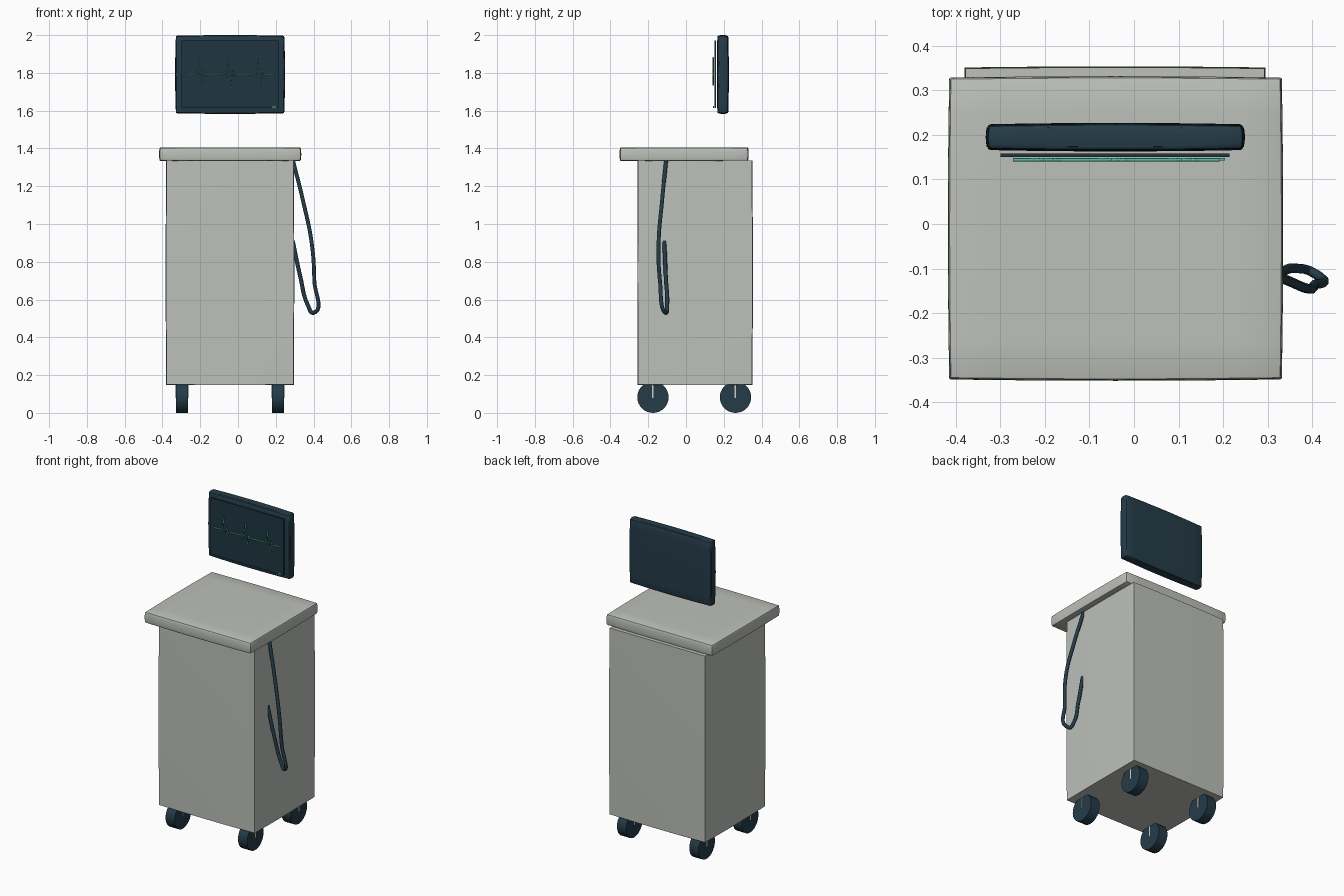
import bpy, bmesh, math
from mathutils import Vector, Matrix

if "Cube" in bpy.data.objects:
    bpy.data.objects.remove(bpy.data.objects["Cube"])


def material(name, rgb):
    m = bpy.data.materials.new(name)
    m.diffuse_color = (*rgb, 1)
    m.use_nodes = True
    m.node_tree.nodes["Principled BSDF"].inputs["Base Color"].default_value = m.diffuse_color
    return m


GREY = material("light_grey", (0.51, 0.53, 0.49))
NAVY = material("dark_navy", (0.018, 0.045, 0.066))
SCREEN = material("screen_dark", (0.014, 0.036, 0.052))
GREEN = material("trace_green", (0.08, 0.50, 0.31))
PALE = material("pale_metal", (0.62, 0.62, 0.58))


def finish(bm, name, mat):
    bmesh.ops.recalc_face_normals(bm, faces=bm.faces)
    me = bpy.data.meshes.new(name)
    bm.to_mesh(me)
    bm.free()
    me.materials.append(mat)
    ob = bpy.data.objects.new(name, me)
    bpy.context.collection.objects.link(ob)
    return ob


def smooth(ob, angle=35):
    bpy.ops.object.select_all(action='DESELECT')
    ob.select_set(True)
    bpy.context.view_layer.objects.active = ob
    bpy.ops.object.shade_smooth_by_angle(angle=math.radians(angle))


def box(name, lo, hi, mat, bulge=(0, 0, 0), bevel=0):
    """Box between two corners; its sides may swell gently outwards."""
    lo, hi = Vector(lo), Vector(hi)
    mid, half = (lo + hi) / 2, (hi - lo) / 2
    bm = bmesh.new()
    bmesh.ops.create_cube(bm, size=2)
    if any(bulge):
        bmesh.ops.subdivide_edges(bm, edges=bm.edges[:], cuts=7, use_grid_fill=True)
    for v in bm.verts:
        u = v.co.copy()
        for i in range(3):
            rest = sum(u[j] ** 2 for j in range(3) if j != i) / 2
            v.co[i] = mid[i] + u[i] * (half[i] - bulge[i] * rest)
    if bevel:
        sharp = [e for e in bm.edges if e.calc_face_angle(0) > 1]
        bmesh.ops.bevel(bm, geom=sharp, offset=bevel, segments=2, profile=0.5, affect='EDGES')
    ob = finish(bm, name, mat)
    if any(bulge):
        smooth(ob)
    return ob


def tube(name, pts, radius, mat, kind='POLY'):
    """Round line through points, turned into a mesh."""
    cu = bpy.data.curves.new(name + "_path", 'CURVE')
    cu.dimensions = '3D'
    cu.bevel_depth, cu.bevel_resolution = radius, 2
    cu.use_fill_caps = True
    sp = cu.splines.new(kind)
    if kind == 'BEZIER':
        sp.bezier_points.add(len(pts) - 1)
        for b, p in zip(sp.bezier_points, pts):
            b.co = p
            b.handle_left_type = b.handle_right_type = 'AUTO'
    else:
        sp.points.add(len(pts) - 1)
        for b, p in zip(sp.points, pts):
            b.co = (*p, 1)
    cu.materials.append(mat)
    ob = bpy.data.objects.new(name, cu)
    bpy.context.collection.objects.link(ob)
    bpy.ops.object.select_all(action='DESELECT')
    ob.select_set(True)
    bpy.context.view_layer.objects.active = ob
    bpy.ops.object.convert(target='MESH')
    return bpy.context.view_layer.objects.active


# Cabinet and overhanging worktop
box("cabinet", (-0.383, -0.258, 0.147), (0.298, 0.354, 1.338), GREY, (0.005, 0.005, 0.003))
box("worktop", (-0.418, -0.352, 1.333), (0.335, 0.332, 1.406), GREY, (0.006, 0.006, 0.003), 0.004)

# Casters with thin fork plates
for fb, y in (("front", -0.175), ("back", 0.262)):
    for lr, x in (("left", -0.297), ("right", 0.2125)):
        bm = bmesh.new()
        bmesh.ops.create_cone(bm, cap_ends=True, segments=32, radius1=0.083, radius2=0.083, depth=0.064,
                              matrix=Matrix.Translation((x, y, 0.083)) @ Matrix.Rotation(math.pi / 2, 4, 'Y'))
        smooth(finish(bm, f"{fb}_{lr}_wheel", NAVY))
        box(f"{fb}_{lr}_fork", (x - 0.034, y - 0.004, 0.08), (x + 0.034, y + 0.004, 0.152), PALE)

# Monitor housing, screen plate and status light
box("monitor", (-0.333, 0.163, 1.583), (0.249, 0.227, 2.0), NAVY, (0.008, 0.006, 0.006), 0.007)
box("screen", (-0.30, 0.151, 1.613), (0.215, 0.158, 1.972), SCREEN)
box("status_light", (0.178, 0.143, 1.615), (0.204, 0.148, 1.625), GREEN)

# Heartbeat trace: one beat repeated
beat = [(-0.04, 0), (-0.025, 0.012), (-0.016, -0.01), (-0.006, 0.088), (0.008, -0.055),
        (0.016, 0.022), (0.026, -0.006), (0.04, 0)]
trace = [(-0.272, 0.144, 1.792)]
for cx, s in ((-0.197, 0.9), (-0.044, 1.0), (0.113, 0.95)):
    trace += [(cx + dx, 0.144, 1.792 + s * dz) for dx, dz in beat]
trace.append((0.192, 0.144, 1.792))
tube("heartbeat_trace", trace, 0.004, GREEN)

# Power cable looping down the right side
cable = [(0.29, -0.105, 1.34), (0.345, -0.127, 1.12), (0.39, -0.145, 0.9), (0.404, -0.138, 0.7),
         (0.40, -0.108, 0.53), (0.37, -0.1, 0.57), (0.33, -0.107, 0.72), (0.29, -0.115, 0.91)]
smooth(tube("power_cable", cable, 0.011, NAVY, 'BEZIER'), 60)
